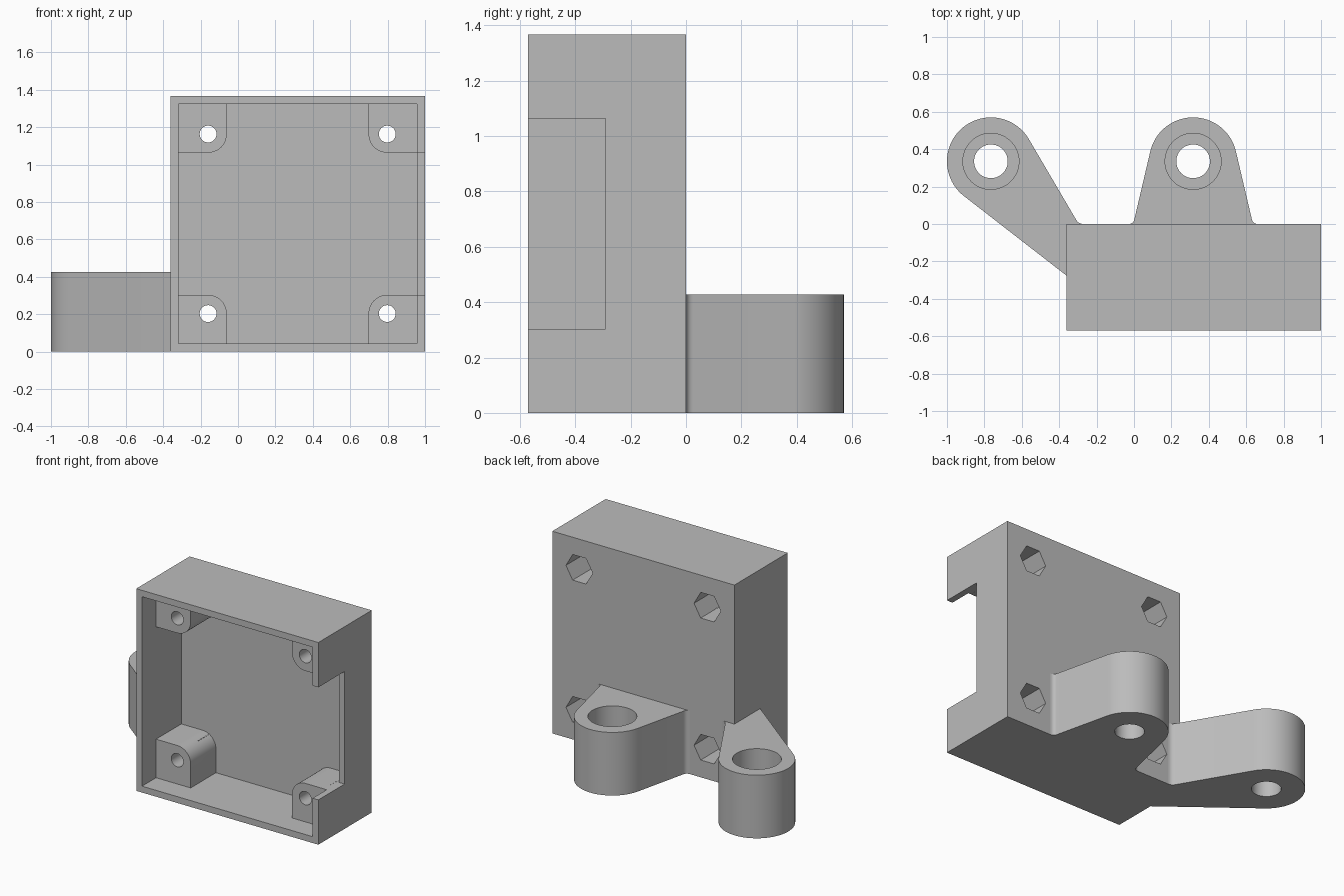
import bpy, bmesh
from math import pi, cos, sin, acos, atan2, hypot

if "Cube" in bpy.data.objects:
    bpy.data.objects.remove(bpy.data.objects["Cube"], do_unlink=True)

grey = bpy.data.materials.new("plain grey")
grey.use_nodes = True
grey.diffuse_color = (0.5, 0.5, 0.5, 1)
grey.node_tree.nodes["Principled BSDF"].inputs["Base Color"].default_value = (0.5, 0.5, 0.5, 1)


def prism(name, outline, axis, low, high):
    """Extrude a 2D outline along x, y or z; remaining axes keep their order."""
    def place(p, t):
        return {"x": (t, *p), "y": (p[0], t, p[1]), "z": (*p, t)}[axis]
    bm = bmesh.new()
    rings = [[bm.verts.new(place(p, t)) for p in outline] for t in (low, high)]
    for ring in rings:
        bm.faces.new(ring)
    for i in range(len(outline)):
        j = (i + 1) % len(outline)
        bm.faces.new((rings[0][i], rings[0][j], rings[1][j], rings[1][i]))
    bmesh.ops.recalc_face_normals(bm, faces=bm.faces)
    mesh = bpy.data.meshes.new(name)
    bm.to_mesh(mesh)
    bm.free()
    mesh.materials.append(grey)
    obj = bpy.data.objects.new(name, mesh)
    bpy.context.collection.objects.link(obj)
    return obj


def rect(a0, b0, a1, b1):
    return [(a0, b0), (a1, b0), (a1, b1), (a0, b1)]


def arc(cx, cy, r, start, end, n):
    angles = [start + (end - start) * i / n for i in range(n + 1)]
    return [(cx + r * cos(a), cy + r * sin(a)) for a in angles]


def circle(cx, cy, r, n=48):
    return arc(cx, cy, r, 0, 2 * pi, n)[:-1]


def combine(target, tool, operation):
    """Apply a boolean and discard the tool."""
    mod = target.modifiers.new("bool", "BOOLEAN")
    mod.operation, mod.object, mod.solver = operation, tool, "EXACT"
    graph = bpy.context.evaluated_depsgraph_get()
    mesh = bpy.data.meshes.new_from_object(target.evaluated_get(graph))
    target.modifiers.clear()
    target.data = mesh
    bpy.data.objects.remove(tool, do_unlink=True)


def finish(obj):
    bpy.ops.object.select_all(action="DESELECT")
    obj.select_set(True)
    bpy.context.view_layer.objects.active = obj
    bpy.ops.object.shade_smooth_by_angle(angle=pi / 6)


# Open-fronted housing
LEFT, RIGHT, FRONT, TOP, WALL = -0.362, 1.0, -0.57, 1.367, 0.043
MID_X, MID_Z = (LEFT + RIGHT) / 2, TOP / 2
housing = prism("housing", rect(LEFT, 0, RIGHT, TOP), "y", FRONT, 0)
cavity = rect(LEFT + WALL, WALL, RIGHT - WALL, TOP - WALL)
combine(housing, prism("cavity", cavity, "y", FRONT - 0.1, -0.15), "DIFFERENCE")

# Corner screw posts, one inner corner rounded about the screw hole
corners = [(sx, sz) for sx in (-1, 1) for sz in (-1, 1)]
for sx, sz in corners:
    cx, cz = MID_X + sx * 0.479, MID_Z + sz * 0.48
    ox, oz = MID_X + sx * 0.66, MID_Z + sz * 0.66
    curve = [(cx - sx * 0.1 * sin(t), cz - sz * 0.1 * cos(t))
             for t in (pi / 2 * i / 10 for i in range(11))]
    outline = [(ox, oz), (ox, curve[0][1])] + curve + [(curve[-1][0], oz)]
    combine(housing, prism("post", outline, "y", -0.42, -0.1), "UNION")

# Cable notch in the side wall
notch = rect(FRONT - 0.1, 0.303, -0.29, 1.064)
combine(housing, prism("notch", notch, "x", RIGHT - WALL - 0.02, RIGHT + 0.1), "DIFFERENCE")

# Screw holes with hexagonal nut pockets from the back
for sx, sz in corners:
    cx, cz = MID_X + sx * 0.479, MID_Z + sz * 0.48
    combine(housing, prism("hole", circle(cx, cz, 0.045, 32), "y", -0.6, -0.1), "DIFFERENCE")
    combine(housing, prism("pocket", circle(cx, cz, 0.1, 6), "y", -0.28, 0.1), "DIFFERENCE")
finish(housing)


# Mounting ears: round boss, tangent sides, counterbored bolt hole
RADIUS, HEIGHT = 0.235, 0.427


def tangent_angle(c, p, side):
    dx, dy = p[0] - c[0], p[1] - c[1]
    return (atan2(dy, dx) + side * acos(RADIUS / hypot(dx, dy))) % (2 * pi)


def fillet(foot, toward, direction, size=0.026):
    """Blend from the back wall up onto the side line."""
    dx, dy = toward[0] - foot[0], toward[1] - foot[1]
    d = hypot(dx, dy)
    start = (foot[0] + direction * size, foot[1])
    end = (foot[0] + dx / d * size, foot[1] + dy / d * size)
    return [tuple((1 - t) ** 2 * start[k] + 2 * t * (1 - t) * foot[k] + t * t * end[k]
                  for k in (0, 1)) for t in (i / 6 for i in range(7))]


def ear(name, c, right_foot, left_foot, closing):
    a = tangent_angle(c, right_foot, 1)
    b = tangent_angle(c, left_foot, -1)
    boss = arc(*c, RADIUS, a, b if b > a else b + 2 * pi, 48)
    outline = fillet(right_foot, boss[0], 1) + boss
    if closing:
        outline += [left_foot] + closing
    else:
        outline += fillet(left_foot, boss[-1], -1)[::-1]
    obj = prism(name, outline, "z", 0, HEIGHT)
    combine(obj, prism("bolt_hole", circle(*c, 0.09), "z", -0.1, 0.3), "DIFFERENCE")
    combine(obj, prism("counterbore", circle(*c, 0.15), "z", 0.15, 0.6), "DIFFERENCE")
    finish(obj)


ear("middle_ear", (0.316, 0.335), (0.636, 0), (-0.004, 0), [])
ear("corner_ear", (-0.765, 0.335), (-0.296, 0), (LEFT, -0.275), [(LEFT, 0)])
